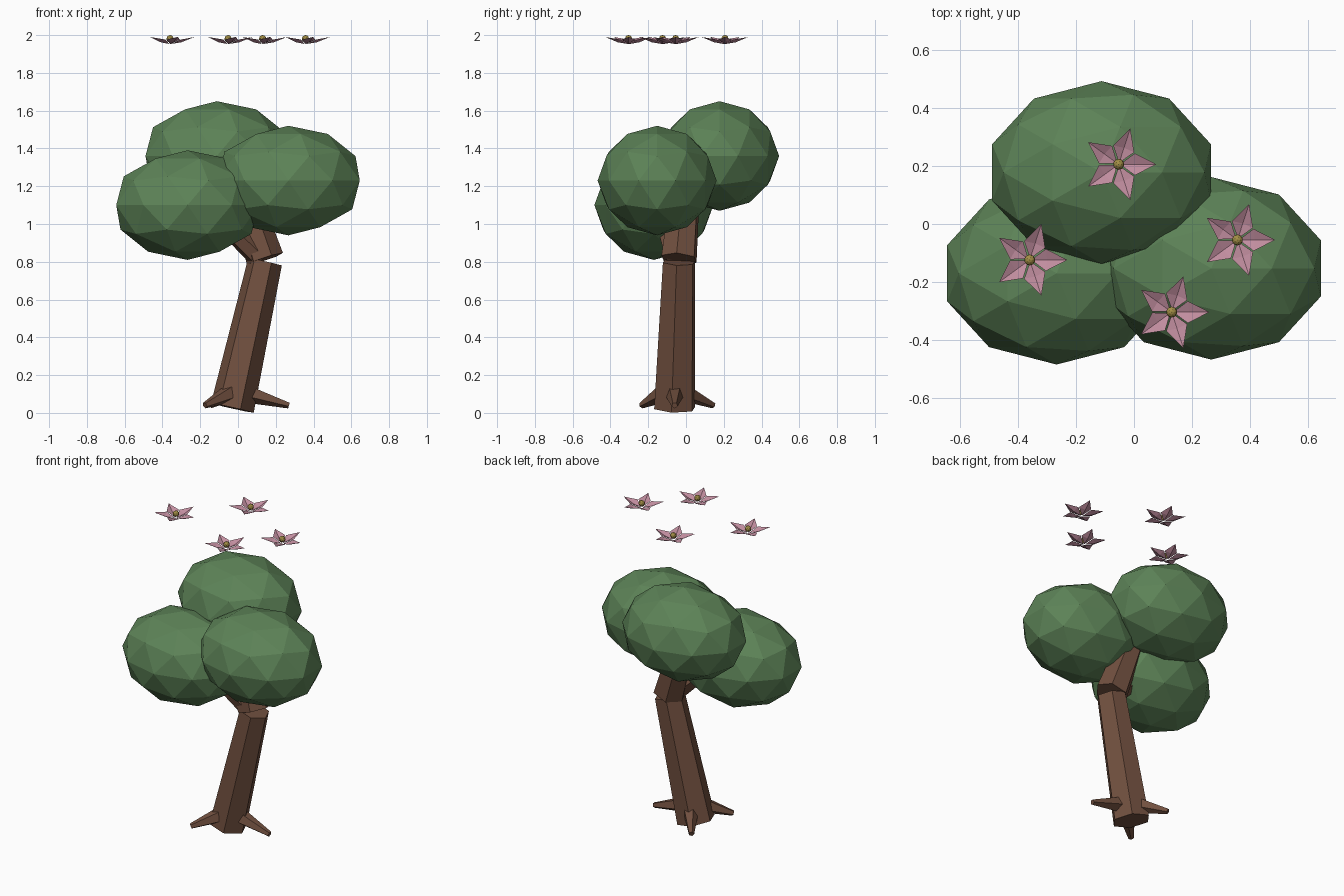
import bpy, bmesh, math
from mathutils import Vector

if "Cube" in bpy.data.objects:
    bpy.data.objects.remove(bpy.data.objects["Cube"])


def material(name, rgb):
    m = bpy.data.materials.new(name)
    m.diffuse_color = (*rgb, 1)
    m.use_nodes = True
    m.node_tree.nodes["Principled BSDF"].inputs["Base Color"].default_value = m.diffuse_color
    return m


BARK = material("bark brown", (0.165, 0.080, 0.050))
LEAF = material("leaf green", (0.108, 0.225, 0.095))
PETAL = material("petal pink", (0.54, 0.27, 0.35))
GOLD = material("pollen gold", (0.36, 0.27, 0.06))


def finish(name, bm, mat):
    me = bpy.data.meshes.new(name)
    bm.to_mesh(me)
    bm.free()
    me.materials.append(mat)
    ob = bpy.data.objects.new(name, me)
    bpy.context.collection.objects.link(ob)
    return ob


def limb(name, a, b, r1, r2, sides=6, turn=0):
    """Tapered prism from point a to point b."""
    a, b = Vector(a), Vector(b)
    q = Vector((0, 0, 1)).rotation_difference(b - a)
    bm = bmesh.new()
    rings = []
    for p, r in ((a, r1), (b, r2)):
        ring = []
        for i in range(sides):
            t = math.radians(turn) + math.tau * i / sides
            ring.append(bm.verts.new(p + q @ Vector((r * math.cos(t), r * math.sin(t), 0))))
        rings.append(ring)
    low, top = rings
    for i in range(sides):
        j = (i + 1) % sides
        bm.faces.new((low[i], low[j], top[j], top[i]))
    bm.faces.new(low[::-1])
    bm.faces.new(top)
    return finish(name, bm, BARK)


def blob(name, centre, radii, mat, sub=2):
    bm = bmesh.new()
    bmesh.ops.create_icosphere(bm, subdivisions=sub, radius=1)
    bmesh.ops.scale(bm, vec=radii, verts=bm.verts)
    bmesh.ops.translate(bm, vec=centre, verts=bm.verts)
    return finish(name, bm, mat)


# Leaning trunk in two pieces, plus the side branch
limb("lower_trunk", (-0.03, -0.06, 0.026), (0.143, -0.037, 0.80), 0.117, 0.092, turn=-8)
limb("upper_trunk", (0.143, -0.037, 0.815), (0.01, 0.0, 1.22), 0.101, 0.08, turn=-8)
limb("left_branch", (0.12, -0.05, 0.82), (-0.13, -0.13, 1.06), 0.062, 0.05, turn=-8)

# Three roots spread around the base
limb("right_root", (0.02, -0.06, 0.112), (0.27, -0.06, 0.04), 0.055, 0.017, 5)
limb("front_root", (0.0, -0.08, 0.125), (-0.175, -0.235, 0.04), 0.06, 0.017, 5)
limb("back_root", (-0.01, -0.03, 0.12), (-0.14, 0.145, 0.04), 0.055, 0.017, 5)

# Three leaf clusters
for name, c in (("back_foliage", (-0.112, 0.178, 1.36)),
                ("right_foliage", (0.267, -0.153, 1.23)),
                ("left_foliage", (-0.267, -0.17, 1.10))):
    blob(name, c, (0.397, 0.315, 0.29), LEAF)

# Four five-petal flowers floating above the crown
for n, (x, y) in enumerate(((-0.053, 0.206), (-0.36, -0.124), (0.357, -0.055), (0.13, -0.304)), 1):
    bm = bmesh.new()
    for k in range(5):
        t = math.tau * k / 5

        def at(u, v, z):
            return bm.verts.new((x + u * math.cos(t) - v * math.sin(t),
                                 y + u * math.sin(t) + v * math.cos(t), z))
        root, tip = at(0.005, 0, 1.953), at(0.13, 0, 1.99)
        mid = at(0.06, 0, 1.962)
        for s in (1, -1):
            side = at(0.056, s * 0.038, 1.976)
            for f in ((root, mid, side), (mid, tip, side)):
                bm.faces.new(f if s > 0 else f[::-1])
    finish(f"flower_{n}_petals", bm, PETAL)
    blob(f"flower_{n}_centre", (x, y, 1.981), (0.019, 0.019, 0.019), GOLD, 2)
